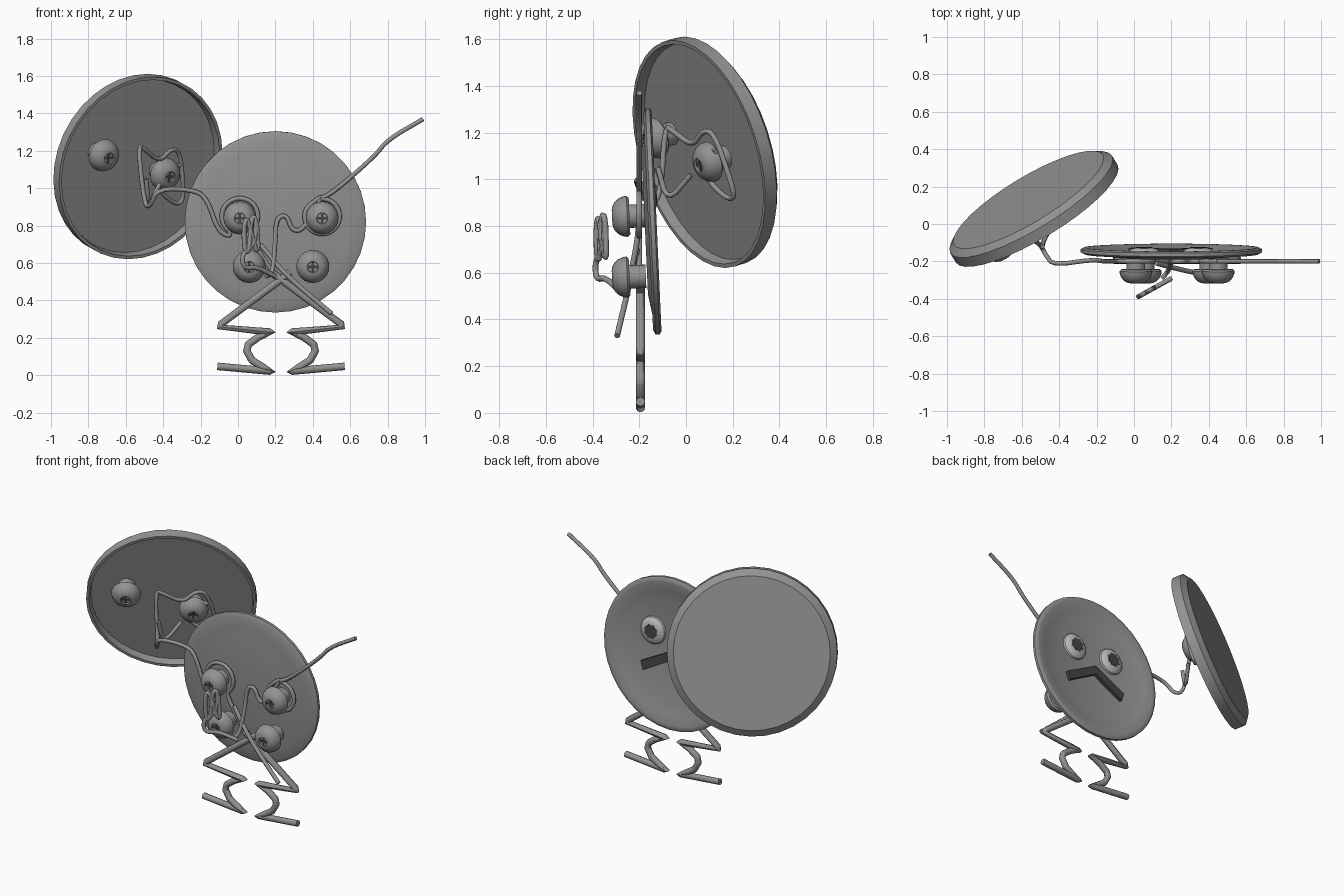
import bpy, bmesh, math
from mathutils import Vector

if "Cube" in bpy.data.objects:
    bpy.data.objects.remove(bpy.data.objects["Cube"])


def mat(name, v):
    m = bpy.data.materials.new(name)
    m.diffuse_color = (v, v, v, 1)
    m.use_nodes = True
    m.node_tree.nodes["Principled BSDF"].inputs["Base Color"].default_value = m.diffuse_color
    return m


GREY = mat("metal_grey", 0.29)
LIGHT = mat("light_grey", 0.5)
DARK = mat("dark_grey", 0.06)


def finish(ob, m, angle=30):
    ob.data.materials.append(m)
    bpy.ops.object.select_all(action='DESELECT')
    ob.select_set(True)
    bpy.context.view_layer.objects.active = ob
    bpy.ops.object.shade_smooth_by_angle(angle=math.radians(angle))
    return ob


def lathe(name, profile, loc, axis, m, n=32):
    """Spin (radius, height) points around an axis; zero radius closes an end."""
    bm = bmesh.new()
    rings = []
    for r, h in profile:
        if r == 0:
            rings.append([bm.verts.new((0, 0, h))] * n)
        else:
            rings.append([bm.verts.new((r * math.cos(2 * math.pi * i / n),
                                        r * math.sin(2 * math.pi * i / n), h)) for i in range(n)])
    for a, b in zip(rings, rings[1:]):
        for i in range(n):
            j = (i + 1) % n
            bm.faces.new(list(dict.fromkeys((a[i], a[j], b[j], b[i]))))
    bmesh.ops.recalc_face_normals(bm, faces=bm.faces)
    me = bpy.data.meshes.new(name)
    bm.to_mesh(me)
    bm.free()
    ob = bpy.data.objects.new(name, me)
    bpy.context.collection.objects.link(ob)
    ob.location = loc
    ob.rotation_euler = Vector(axis).to_track_quat('Z', 'Y').to_euler()
    return finish(ob, m)


def wire(name, pts, radius, cut=0.25, rounds=2):
    """Round wire through points, with corners cut smooth."""
    pts = [Vector(p) for p in pts]
    for _ in range(rounds):
        new = [pts[0]]
        for a, b in zip(pts, pts[1:]):
            new += [a.lerp(b, cut), a.lerp(b, 1 - cut)]
        pts = new + [pts[-1]]
    cu = bpy.data.curves.new(name, 'CURVE')
    cu.dimensions = '3D'
    cu.bevel_depth = radius
    cu.bevel_resolution = 2
    cu.use_fill_caps = True
    sp = cu.splines.new('POLY')
    sp.points.add(len(pts) - 1)
    for sp_p, p in zip(sp.points, pts):
        sp_p.co = (*p, 1)
    ob = bpy.data.objects.new(name, cu)
    bpy.context.collection.objects.link(ob)
    bpy.ops.object.select_all(action='DESELECT')
    ob.select_set(True)
    bpy.context.view_layer.objects.active = ob
    bpy.ops.object.convert(target='MESH')
    return finish(bpy.context.object, GREY, 50)


def plate(name, outline, loc, axis, thick, m):
    """Thin flat plate from a 2D outline, facing along axis."""
    bm = bmesh.new()
    f = bm.faces.new([bm.verts.new((x, y, 0)) for x, y in outline])
    r = bmesh.ops.extrude_face_region(bm, geom=[f])
    bmesh.ops.translate(bm, vec=(0, 0, thick),
                        verts=[v for v in r['geom'] if isinstance(v, bmesh.types.BMVert)])
    bmesh.ops.recalc_face_normals(bm, faces=bm.faces)
    me = bpy.data.meshes.new(name)
    bm.to_mesh(me)
    bm.free()
    ob = bpy.data.objects.new(name, me)
    bpy.context.collection.objects.link(ob)
    ob.location = loc
    ob.rotation_euler = Vector(axis).to_track_quat('Z', 'Y').to_euler()
    return finish(ob, m)


# body lid: raised panel on the front, recessed face on the back
BN = Vector((0, 1, 0.045)).normalized()
lathe("body_lid", [(0, -.025), (.31, -.025), (.40, -.01), (.465, -.01), (.485, 0), (.485, .018),
                   (.47, .026), (.455, .026), (.40, .016), (.33, -.004), (0, -.004)],
      (.2, -.152, .82), BN, GREY, 36)

# shield lid: chamfered back, hollow front
SN = Vector((-.5, .826, .26)).normalized()
SC = Vector((-.5425, .0925, 1.12))
lathe("shield_lid", [(0, .045), (.465, .045), (.505, .015), (.505, -.045), (.488, -.045),
                     (.48, .0), (0, .0)], SC, SN, GREY, 36)

# round-headed screws with a cross recess
SCREW = [(0, -.005), (.05, -.005), (.05, .065), (.078, .065), (.088, .075), (.086, .09), (.078, .11),
         (.062, .128), (.045, .137), (.03, .14), (.028, .13), (0, .13)]
CROSS = [(.026, .007), (.007, .007), (.007, .026), (-.007, .026), (-.007, .007), (-.026, .007),
         (-.026, -.007), (-.007, -.007), (-.007, -.026), (.007, -.026), (.007, -.007), (.026, -.007)]


def screw(name, base, axis):
    base, axis = Vector(base), Vector(axis)
    lathe(name, SCREW, base, axis, GREY, 24)
    plate(name + "_cross", CROSS, base + axis * .129, axis, .004, DARK)


for i, (x, z) in enumerate([(.01, .845), (.45, .845), (.06, .585), (.40, .585)]):
    screw(f"body_screw_{i}", (x, -.177, z), -BN)
for i, c in enumerate([(-.735, -.10, 1.185), (-.39, .10, 1.075)]):
    screw(f"shield_screw_{i}", Vector(c) + SN * (SN.dot(SC - Vector(c))), -SN)

# face on the back of the body: eyes, pupils and frown
for s in (-1, 1):
    p = Vector((.2 + s * .145, -.160, .93))
    lathe("eye", [(0, 0), (.088, 0), (.085, .012), (.068, .026), (.045, .032), (0, .032)],
          p, BN, LIGHT, 24)
    star = [((.048 if k % 2 else .040) * math.cos(k * math.pi / 8),
             (.048 if k % 2 else .040) * math.sin(k * math.pi / 8)) for k in range(16)]
    plate("pupil", star, p + BN * .031, BN, .004, DARK)
plate("mouth", [(-.205, -.155), (-.225, -.10), (0, .02), (.225, -.10), (.205, -.155), (0, -.04)],
      (.195, -.158, .82), BN, .025, DARK)

# legs: bent wire, mirrored about x = 0.23
LEG = [(-.05, .55), (.34, .26), (.045, .23), (.12, .205), (.175, .165), (.183, .13),
       (.155, .08), (.10, .045), (.045, .021), (.34, .048)]
for s, side in ((-1, "left"), (1, "right")):
    wire(side + "_leg", [(.23 + s * x, -.195, z) for x, z in LEG], .02, .05, 1)


def loop(cx, cz, y, r, a0, a1, n=14):
    return [(cx + r * math.cos(math.radians(a0 + (a1 - a0) * i / n)), y,
             cz + r * math.sin(math.radians(a0 + (a1 - a0) * i / n))) for i in range(n + 1)]


# raised arm: loops around the upper screw, runs on into the middle wire
wire("right_arm", [(.99, -.2, 1.37), (.80, -.2, 1.26), (.73, -.2, 1.17), (.50, -.2, .97)]
     + loop(.45, .85, -.2, .095, 100, -210)
     + [(.46, -.2, .97), (.40, -.2, .88), (.35, -.2, .78), (.29, -.2, .77), (.26, -.2, .86),
        (.205, -.2, .84), (.20, -.21, .72), (.185, -.25, .54), (.15, -.29, .53)], .012)


# front spring: wire coil lying in a slanted plane
def slant(x, z):
    return (x, -.39 + (x - .02) * .55, z)


wire("front_spring", [slant(*p) for p in
     [(.20, .53), (.10, .58), (.03, .57), (.02, .65), (.09, .70), (.10, .84), (.07, .85), (.06, .66),
      (.035, .66), (.03, .80), (.05, .85), (.09, .68), (.11, .66), (.10, .82)]], .013)
wire("front_strut", [(.12, -.21, .70), (.25, -.245, .54), (.5, -.295, .33)], .013)

# shield arm: loops the other upper screw and hooks behind the shield screw
wire("left_arm", [(.18, -.2, .56), (.10, -.2, .68)] + loop(.01, .85, -.2, .098, -60, 240)
     + [(-.05, -.2, .74), (-.11, -.2, .78), (-.16, -.2, .93), (-.22, -.19, .99), (-.43, -.22, 1.0),
        (-.47, -.17, .90), (-.50, -.11, .91), (-.535, -.09, 1.23), (-.50, -.06, 1.21), (-.42, .03, 1.14),
        (-.36, .07, 1.21), (-.31, .12, 1.20), (-.29, .19, 1.0), (-.30, .21, .92), (-.35, .17, .92),
        (-.43, .09, 1.0), (-.43, .07, 1.10), (-.38, .10, 1.14), (-.31, .13, 1.12)], .012)
wire("left_arm_end", [(-.49, -.12, 1.05), (-.48, -.08, .90), (-.42, .02, 1.02)], .012)
